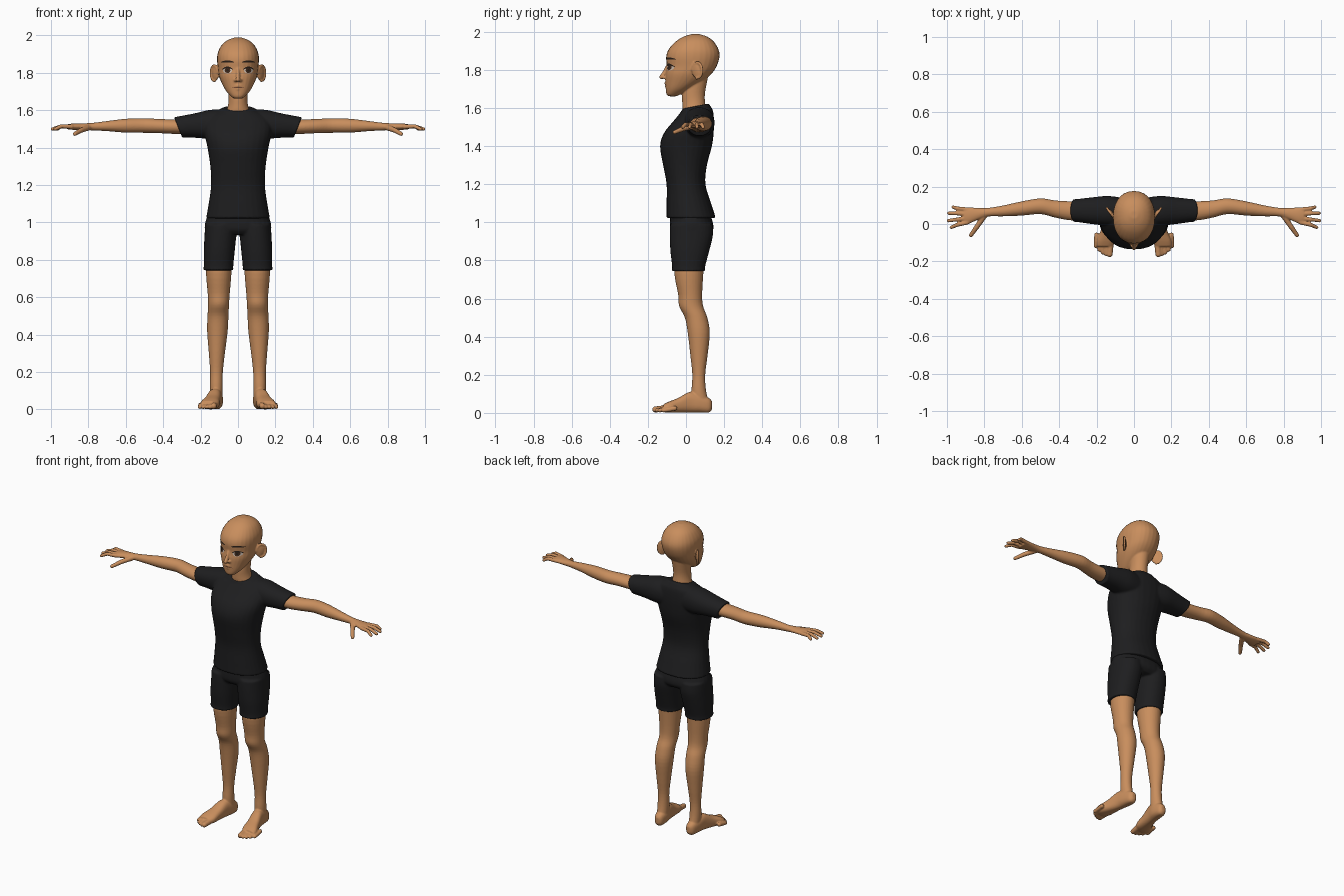
import bpy
import bmesh
import math
from mathutils import Matrix, Vector

cube = bpy.data.objects.get("Cube")
if cube:
    bpy.data.objects.remove(cube, do_unlink=True)


def material(name, red, green, blue):
    mat = bpy.data.materials.new(name)
    mat.use_nodes = True
    color = (red, green, blue, 1)
    mat.diffuse_color = color
    shader = mat.node_tree.nodes["Principled BSDF"]
    shader.inputs["Base Color"].default_value = color
    shader.inputs["Roughness"].default_value = .8
    return mat


skin = material("skin tan", .58, .27, .11)
cloth = material("cloth black", .013, .013, .014)
eye_white = material("eye white", .6, .5, .42)
iris_brown = material("iris brown", .06, .025, .012)
hair_dark = material("hair dark", .025, .015, .01)
lip_brown = material("lip brown", .2, .075, .035)


def smooth_rows(rows, steps=4):
    """Catmull-Rom interpolation of the cross-section rows."""
    rows = [tuple(row) + (0,) * (6 - len(row)) for row in rows]
    padded = [rows[0]] + rows + [rows[-1]]
    result = []
    for before, start, end, after in zip(padded, padded[1:], padded[2:], padded[3:]):
        for step in range(steps):
            t = step / steps
            result.append([
                b + t * (c - a) / 2 + t * t * (a - 2.5 * b + 2 * c - d / 2)
                + t ** 3 * (1.5 * (b - c) + (d - a) / 2)
                for a, b, c, d in zip(before, start, end, after)])
    return result + [rows[-1]]


def loft(bm, axis, rows, power=2.0, sides=28):
    """Closed body; each row is position, two centres, two radii, tilt."""
    rings = []
    for along, first, second, wide, deep, tilt in smooth_rows(rows):
        ring = []
        for k in range(sides):
            angle = math.tau * k / sides
            c, s = math.cos(angle), math.sin(angle)
            u = math.copysign(abs(c) ** (2 / power), c) * max(wide, .004)
            v = math.copysign(abs(s) ** (2 / power), s) * max(deep, .004)
            place = [first + u, second + v]
            place.insert("xyz".index(axis), along + tilt * v)
            ring.append(bm.verts.new(place))
        rings.append(ring)
    for low, high in zip(rings, rings[1:]):
        for k in range(sides):
            n = (k + 1) % sides
            bm.faces.new((low[k], low[n], high[n], high[k]))
    bm.faces.new(rings[0][::-1])
    bm.faces.new(rings[-1])


def ball(bm, center, radii, turn=0):
    matrix = (Matrix.Translation(center) @ Matrix.Rotation(turn, 4, "Z")
              @ Matrix.Diagonal((*radii, 1)))
    bmesh.ops.create_uvsphere(bm, u_segments=16, v_segments=10, radius=1, matrix=matrix)


def chain(bm, points, start, end):
    """Rounded tapering limb through the points."""
    points = [Vector(p) for p in points]
    count = len(points) - 1
    radii = [start + (end - start) * i / count for i in range(count + 1)]
    for p, r in zip(points, radii):
        ball(bm, p, (r, r, r))
    for p, q, r, s in zip(points, points[1:], radii, radii[1:]):
        turn = (q - p).to_track_quat("Z", "Y").to_matrix().to_4x4()
        bmesh.ops.create_cone(bm, cap_ends=True, segments=16, radius1=r, radius2=s,
                              depth=(q - p).length,
                              matrix=Matrix.Translation((p + q) / 2) @ turn)


def mirror(bm):
    copy = bmesh.ops.duplicate(bm, geom=bm.verts[:] + bm.edges[:] + bm.faces[:])
    verts = [g for g in copy["geom"] if isinstance(g, bmesh.types.BMVert)]
    bmesh.ops.scale(bm, vec=(-1, 1, 1), verts=verts)


def finish(bm, name, mat, voxel=None, rounds=3):
    if voxel:
        bmesh.ops.recalc_face_normals(bm, faces=bm.faces[:])
    mesh = bpy.data.meshes.new(name)
    bm.to_mesh(mesh)
    bm.free()
    mesh.materials.append(mat)
    mesh.polygons.foreach_set("use_smooth", [True] * len(mesh.polygons))
    obj = bpy.data.objects.new(name, mesh)
    bpy.context.collection.objects.link(obj)
    if voxel:
        # Fuse the overlapping bodies into one soft surface
        fuse = obj.modifiers.new("fuse", "REMESH")
        fuse.mode = "VOXEL"
        fuse.voxel_size = voxel
        fuse.use_smooth_shade = True
        soften = obj.modifiers.new("soften", "SMOOTH")
        soften.factor = .5
        soften.iterations = rounds
    return obj


# Head with ears, nose, lips and neck
bm = bmesh.new()
ear = Vector((.127, .06, 1.798))
ball(bm, ear - Vector((.006, .004, 0)), (.01, .03, .042), -.6)
rim = []
for k in range(11):
    angle = math.radians(-100 + 28 * k)
    out = .03 * math.cos(angle)
    rim.append(ear + Vector((.6 * out, .82 * out, .042 * math.sin(angle))))
chain(bm, rim, .007, .007)
ball(bm, (.012, -.112, 1.76), (.01, .012, .008))
mirror(bm)
loft(bm, "z", [
    (1.662, 0, -.07, .02, .02), (1.672, 0, -.066, .036, .036),
    (1.70, 0, -.042, .062, .064), (1.74, 0, -.01, .085, .098),
    (1.78, 0, .013, .101, .121), (1.82, 0, .03, .107, .131),
    (1.87, 0, .036, .112, .14), (1.91, 0, .04, .107, .13),
    (1.95, 0, .046, .086, .099), (1.975, 0, .049, .055, .062),
    (1.988, 0, .05, .02, .02)], power=2.2)
loft(bm, "z", [
    (1.54, 0, .065, .1, .065), (1.59, 0, .045, .066, .062),
    (1.63, 0, .04, .053, .06), (1.68, 0, .04, .05, .06),
    (1.76, 0, .055, .055, .06)])
chain(bm, [(0, -.097, 1.82), (0, -.114, 1.785), (0, -.129, 1.763)], .009, .012)
chain(bm, [(-.022, -.096, 1.727), (0, -.106, 1.73), (.022, -.096, 1.727)], .008, .008)
chain(bm, [(-.016, -.096, 1.715), (0, -.103, 1.713), (.016, -.096, 1.715)], .008, .008)
head = finish(bm, "head_and_neck", skin, voxel=.0045)

# Arms and hands
bm = bmesh.new()
loft(bm, "x", [
    (.2, .07, 1.515, .05, .042), (.33, .07, 1.512, .051, .039),
    (.42, .08, 1.515, .046, .038), (.5, .095, 1.518, .042, .039),
    (.6, .083, 1.517, .038, .037), (.7, .07, 1.515, .029, .027),
    (.78, .063, 1.512, .023, .02), (.83, .055, 1.512, .031, .018),
    (.88, .046, 1.512, .043, .017), (.91, .044, 1.511, .042, .014)])
for base, tip, reach in ((.077, .09, .967), (.055, .058, .99),
                         (.031, .018, .992), (.009, -.018, .977)):
    middle = (base + tip) / 2
    chain(bm, [(.89, base, 1.512), (.945, middle, 1.514), (reach, tip, 1.499)],
          .012, .0095)
chain(bm, [(.80, .045, 1.507), (.84, -.015, 1.492), (.872, -.06, 1.473)], .016, .011)
mirror(bm)
finish(bm, "arms_and_hands", skin, voxel=.0045)

# Legs and feet
bm = bmesh.new()
loft(bm, "z", [
    (.85, .1, .02, .068, .08), (.73, .103, .015, .068, .076),
    (.62, .103, .022, .059, .063), (.56, .104, .027, .056, .063),
    (.5, .107, .053, .056, .059), (.42, .11, .067, .055, .058),
    (.3, .113, .068, .043, .045), (.2, .115, .067, .034, .034),
    (.12, .116, .067, .034, .038), (.05, .115, .075, .033, .045)])
loft(bm, "y", [
    (.137, .113, .04, .012, .02), (.12, .114, .04, .028, .038),
    (.07, .117, .05, .037, .048), (.02, .125, .056, .037, .054),
    (-.04, .138, .04, .042, .039), (-.09, .15, .03, .05, .029),
    (-.12, .157, .024, .044, .02)], power=2.5)
for k, tip in enumerate((-.162, -.161, -.152, -.138, -.118)):
    size = .011 if k else .016
    across = .126 + .0185 * k
    chain(bm, [(across, tip + .06, .024), (across + .004, tip, size + .002)],
          size + .002, size)
mirror(bm)
finish(bm, "legs_and_feet", skin, voxel=.0045)

# Shirt with short sleeves
bm = bmesh.new()
loft(bm, "x", [
    (.06, .065, 1.52, .075, .08), (.14, .07, 1.523, .08, .08),
    (.22, .071, 1.517, .072, .066, .2), (.30, .072, 1.51, .062, .056, .4),
    (.32, .072, 1.508, .063, .055, .4)], power=2.2)
mirror(bm)
loft(bm, "z", [
    (1.022, 0, .027, .171, .13), (1.1, 0, .015, .157, .117),
    (1.2, 0, 0, .144, .102), (1.3, 0, -.005, .148, .115),
    (1.4, 0, 0, .163, .136), (1.47, 0, .015, .178, .13),
    (1.53, 0, .04, .18, .107), (1.575, 0, .052, .15, .09, .1),
    (1.596, 0, .053, .112, .077, .15), (1.61, 0, .05, .085, .07, .2)], power=2.2)
finish(bm, "shirt", cloth, voxel=.0065)

# Shorts
bm = bmesh.new()
loft(bm, "z", [
    (.99, .09, .028, .086, .112), (.93, .094, .028, .085, .113),
    (.85, .1, .02, .083, .102), (.77, .104, .014, .079, .087),
    (.744, .105, .013, .081, .088)], power=2.2)
mirror(bm)
loft(bm, "z", [
    (1.06, 0, .02, .155, .1), (1.0, 0, .028, .175, .113),
    (.96, 0, .03, .178, .112), (.935, 0, .03, .165, .09)], power=2.2)
finish(bm, "shorts", cloth, voxel=.0065)

# Face details laid onto the head
bpy.context.view_layer.update()
face_surface = head.evaluated_get(bpy.context.evaluated_depsgraph_get())


def face_patch(name, mat, x, z, wide, high, lift, bend=0):
    bm = bmesh.new()

    def on_face(u, v):
        spot = Vector((x + u, -1, z + v + bend * u * u))
        hit, point, _, _ = face_surface.ray_cast(spot, Vector((0, 1, 0)))
        depth = point.y if hit else -.08
        return bm.verts.new((spot.x, depth - lift, spot.z))

    center = on_face(0, 0)
    sides, rings = 24, []
    for scale in (.35, .7, 1):
        rings.append([on_face(wide * scale * math.cos(math.tau * k / sides),
                              high * scale * math.sin(math.tau * k / sides))
                      for k in range(sides)])
    for k in range(sides):
        n = (k + 1) % sides
        bm.faces.new((center, rings[0][k], rings[0][n]))
        for inner, outer in zip(rings, rings[1:]):
            bm.faces.new((inner[k], outer[k], outer[n], inner[n]))
    finish(bm, name, mat)


for side, sign in (("left", 1), ("right", -1)):
    x = sign * .056
    face_patch(side + "_eye", eye_white, x, 1.812, .025, .015, .0015)
    face_patch(side + "_iris", iris_brown, x, 1.813, .015, .0145, .0025)
    face_patch(side + "_pupil", hair_dark, x, 1.813, .007, .007, .0035)
    face_patch(side + "_lashes", hair_dark, x, 1.829, .03, .0045, .004, bend=-14)
    face_patch(side + "_eyebrow", hair_dark, x, 1.861, .036, .005, .002, bend=-4)
face_patch("mouth", lip_brown, 0, 1.722, .033, .003, .0015, bend=-3)
